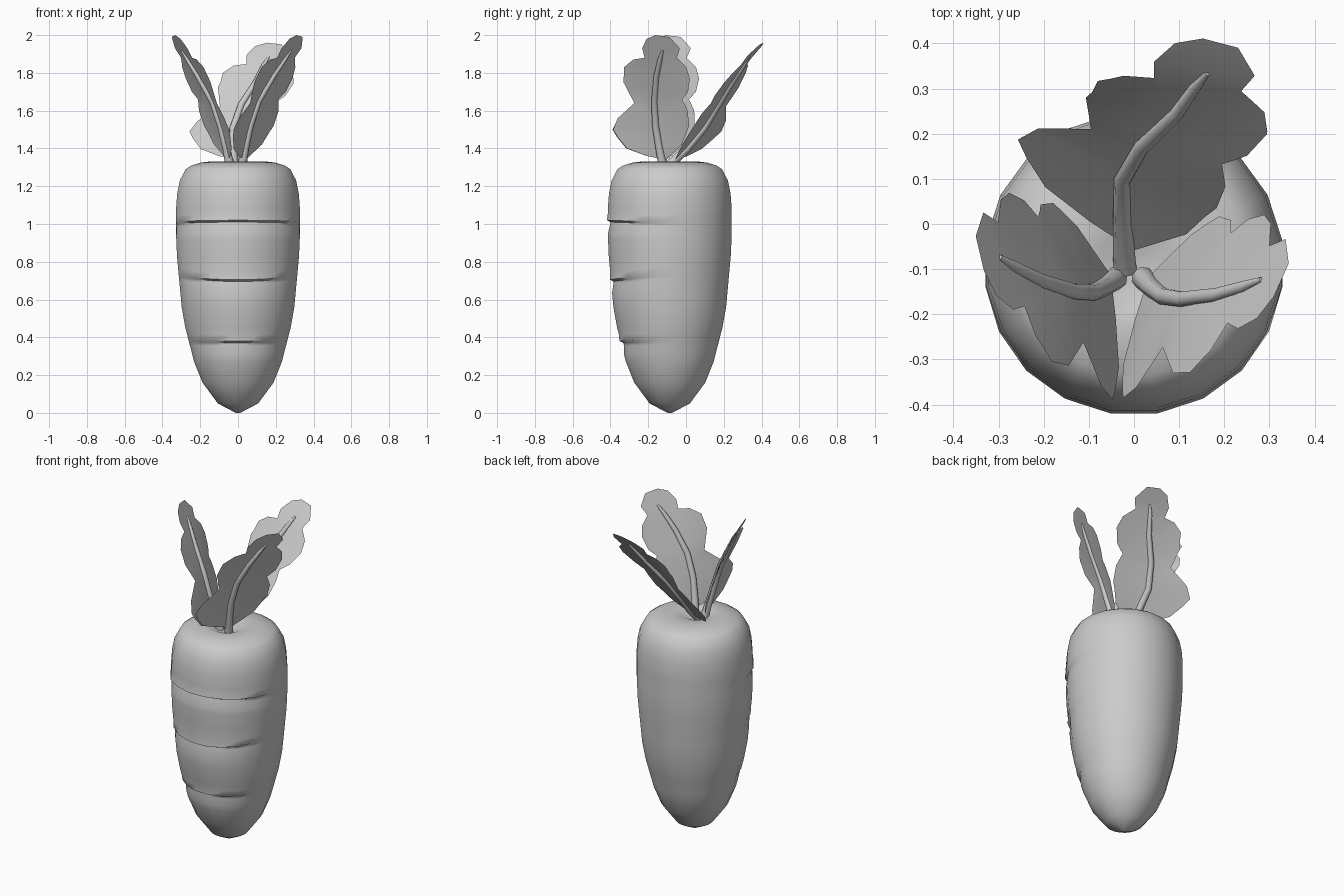
import bpy, bmesh, math
from mathutils import Vector

cube = bpy.data.objects.get("Cube")
if cube:
    bpy.data.objects.remove(cube, do_unlink=True)

grey = bpy.data.materials.new("plain_grey")
grey.use_nodes = True
GREY = (0.6, 0.6, 0.6, 1)
grey.diffuse_color = GREY
grey.node_tree.nodes["Principled BSDF"].inputs["Base Color"].default_value = GREY


def finish(name, bm, angle):
    mesh = bpy.data.meshes.new(name)
    bm.to_mesh(mesh)
    bm.free()
    mesh.materials.append(grey)
    obj = bpy.data.objects.new(name, mesh)
    bpy.context.collection.objects.link(obj)
    bpy.ops.object.select_all(action='DESELECT')
    obj.select_set(True)
    bpy.context.view_layer.objects.active = obj
    bpy.ops.object.shade_smooth_by_angle(angle=math.radians(angle))


def interp(table, x):
    for (x0, y0), (x1, y1) in zip(table, table[1:]):
        if x <= x1:
            return y0 + (y1 - y0) * (x - x0) / (x1 - x0)
    return table[-1][1]


def bridge(bm, rings):
    for a, b in zip(rings, rings[1:]):
        n = len(a)
        for i in range(n):
            j = (i + 1) % n
            bm.faces.new((a[i], a[j], b[j], b[i]))


# Root: lathed profile with creases across the front only
SIDES = 20
CENTRE_Y = -0.086
profile = [(0, 0.012), (0.05, 0.108), (0.16, 0.19), (0.27, 0.235), (0.45, 0.282),
           (0.56, 0.302), (0.83, 0.327), (0.92, 0.331), (1.08, 0.332), (1.16, 0.326),
           (1.23, 0.312), (1.29, 0.28), (1.31, 0.25), (1.325, 0.2), (1.332, 0.14)]
# height, half width in degrees, rise towards the ends
creases = [(1.01, 95, -0.015), (0.695, 75, 0.035), (0.37, 70, 0.005)]
crease_steps = [(0.045, 0), (0.01, -0.006), (0, 0.014), (-0.015, 0.011), (-0.06, 0)]

levels = [(z, 0, None) for z, r in profile]
for crease in creases:
    levels += [(crease[0] + dz, depth, crease) for dz, depth in crease_steps]
levels.sort(key=lambda level: level[0])

bm = bmesh.new()
rings = []
for z, depth, crease in levels:
    ring = []
    for i in range(SIDES):
        a = 2 * math.pi * (i + 0.5) / SIDES
        away = abs(math.degrees(math.atan2(math.cos(a), -math.sin(a))))
        h, cut = z, 0
        if crease:
            across = min(1, away / crease[1])
            cut = depth * min(1, 2 * (1 - across))
            h += crease[2] * across * across * math.cos(math.radians(away / 2))
        r = interp(profile, h) - cut
        ring.append(bm.verts.new((r * math.cos(a), CENTRE_Y + r * math.sin(a), h)))
    rings.append(ring)
# Sunken crown around the stalks
for r, z in ((0.09, 1.325), (0.045, 1.305)):
    ring = []
    for i in range(SIDES):
        a = 2 * math.pi * (i + 0.5) / SIDES
        ring.append(bm.verts.new((r * math.cos(a), CENTRE_Y - 0.02 + r * math.sin(a), z)))
    rings.append(ring)
bridge(bm, rings)
bm.faces.new(rings[0][::-1])
bm.faces.new(rings[-1])
finish("root", bm, 60)

# Leaves: one lobed outline, as (across, height), bent outward along a lean curve
outline = [(0.02, 1.34), (-0.085, 1.36), (-0.19, 1.4), (-0.235, 1.46), (-0.255, 1.5),
           (-0.22, 1.56), (-0.115, 1.64), (-0.155, 1.75), (-0.135, 1.83), (-0.07, 1.87),
           (0, 1.88), (0, 1.93), (0.04, 1.98), (0.1, 2), (0.18, 1.99), (0.225, 1.93),
           (0.195, 1.88), (0.24, 1.83), (0.25, 1.77), (0.225, 1.7), (0.18, 1.66),
           (0.205, 1.6), (0.2, 1.52), (0.135, 1.42)]
stalk = [(0, 1.3, 0.026), (-0.01, 1.4, 0.021), (-0.015, 1.52, 0.019), (0, 1.65, 0.018),
         (0.045, 1.78, 0.016), (0.09, 1.87, 0.013), (0.12, 1.92, 0.006)]
steep = [(1.3, 0), (1.35, 0.012), (1.5, 0.05), (1.65, 0.1), (1.8, 0.17), (2, 0.275)]
spread = [(1.3, 0), (1.35, 0.06), (1.52, 0.19), (1.66, 0.28), (1.8, 0.375), (1.92, 0.455), (2, 0.53)]
straight = [(1.3, 0), (2, 0)]
bowed = [(1.3, 0), (1.5, -0.02), (1.6, -0.01), (1.8, 0.025), (1.9, 0), (2, 0)]
fade = [(1.3, 1), (1.6, 1), (1.9, 0), (2, 0)]


def make_leaf(name, base, heading, turn, lean, bow, curl, top):
    a = math.radians(heading)
    out = Vector((math.cos(a), math.sin(a), 0))
    side = Vector((-out.y, out.x, 0)) * turn

    # curl pushes each long edge outward by its own slope
    def place(t, z):
        push = t * curl[t > 0] * interp(fade, z)
        p = Vector((base[0], base[1], 0)) + side * (t + interp(bow, z))
        p += out * (interp(lean, z) + push)
        p.z = 1.34 + (z - 1.34) * (top - 1.34) / 0.66
        return p

    # Blade: flat outline sliced into strips and along the midrib, then bent
    bm = bmesh.new()
    bm.faces.new([bm.verts.new((t, 0, z)) for t, z in outline])
    cuts = [((0, 0, 1.34 + k * 0.073), (0, 0, 1)) for k in range(1, 9)]
    for co, normal in cuts + [((0.001, 0, 0), (1, 0, 0))]:
        bmesh.ops.bisect_plane(bm, geom=bm.verts[:] + bm.edges[:] + bm.faces[:],
                               plane_co=co, plane_no=normal)
    bmesh.ops.triangulate(bm, faces=bm.faces[:])
    for v in bm.verts:
        v.co = place(v.co.x, v.co.z)
    finish(name + "_blade", bm, 60)

    # Stalk: tapered tube along the midrib
    bm = bmesh.new()
    points = [place(t, z) for t, z, r in stalk]
    rings = []
    for i, p in enumerate(points):
        along = (points[min(i + 1, len(points) - 1)] - points[max(i - 1, 0)]).normalized()
        u = side.cross(along).normalized()
        w = along.cross(u)
        r = stalk[i][2]
        rings.append([bm.verts.new(p + r * (u * math.cos(k * math.pi / 4) + w * math.sin(k * math.pi / 4)))
                      for k in range(8)])
    bridge(bm, rings)
    bm.faces.new(rings[0])
    bm.faces.new(rings[-1])
    bmesh.ops.recalc_face_normals(bm, faces=bm.faces[:])
    finish(name + "_stalk", bm, 60)


make_leaf("left_leaf", (0.02, -0.12), -28, 1, steep, straight, (-0.14, 0.14), 2)
make_leaf("right_leaf", (-0.04, -0.12), 197, -1, steep, straight, (-0.14, 0.14), 2)
make_leaf("back_leaf", (-0.02, -0.1), 82, -1, spread, bowed, (-0.3, -0.14), 1.96)
